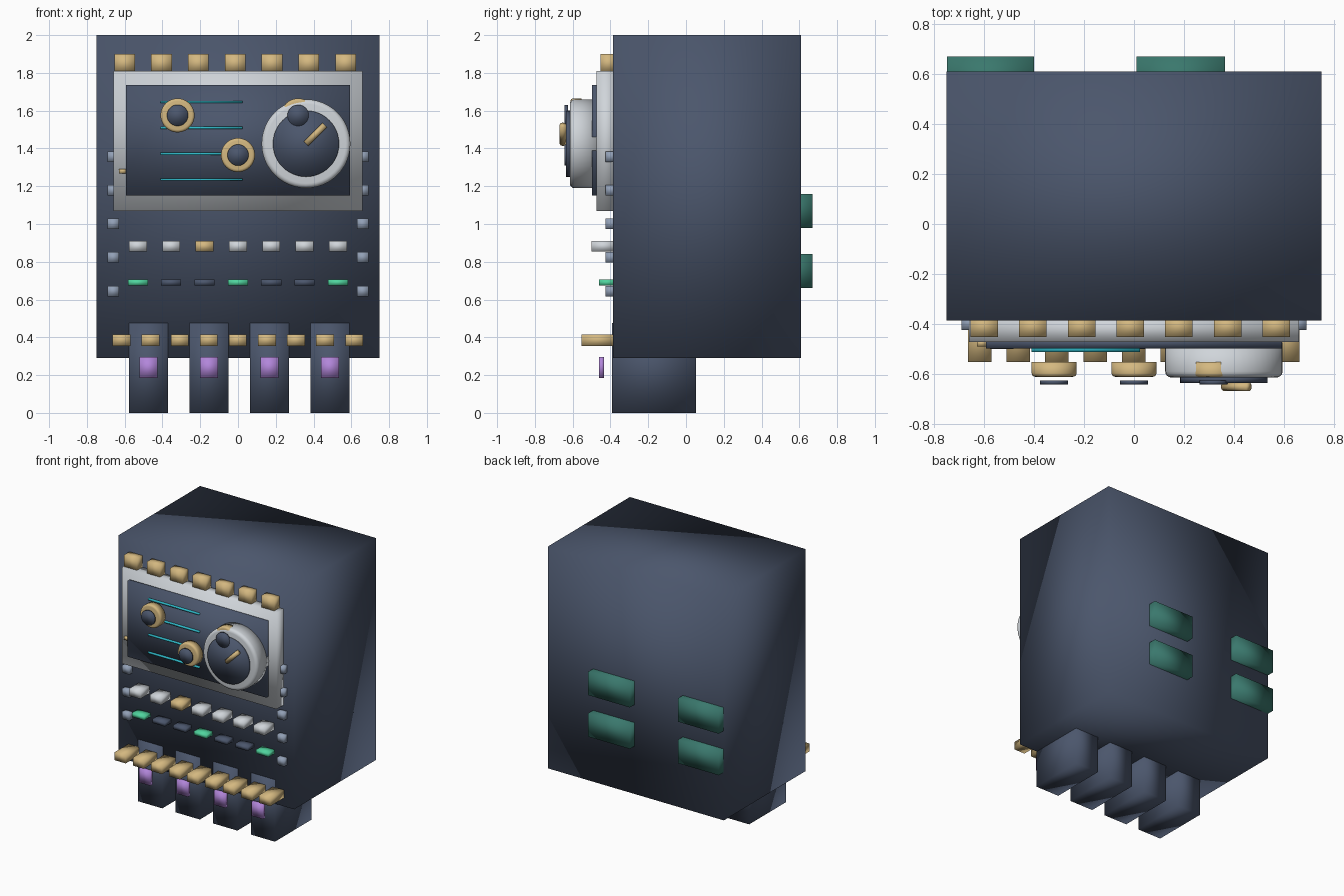
import bpy, bmesh, math
from mathutils import Matrix, Vector

if "Cube" in bpy.data.objects:
    bpy.data.objects.remove(bpy.data.objects["Cube"], do_unlink=True)


def linear(c):
    c /= 255
    return c / 12.92 if c <= 0.04045 else ((c + 0.055) / 1.055) ** 2.4


def material(name, *rgb):
    m = bpy.data.materials.new(name)
    col = [linear(c) for c in rgb] + [1]
    m.diffuse_color = col
    m.use_nodes = True
    m.node_tree.nodes["Principled BSDF"].inputs["Base Color"].default_value = col
    return m


navy = material("slate navy", 75, 86, 108)
gold = material("pale gold", 212, 184, 128)
silver = material("light silver", 208, 213, 218)
steel = material("blue steel", 146, 160, 182)
teal = material("deep teal", 58, 120, 109)
green = material("lamp green", 80, 212, 158)
purple = material("soft purple", 178, 134, 218)
cyan = material("trace cyan", 48, 188, 204)


def finish(name, bm, mat):
    bmesh.ops.recalc_face_normals(bm, faces=bm.faces)
    for f in bm.faces:
        f.smooth = True
    me = bpy.data.meshes.new(name)
    bm.to_mesh(me)
    bm.free()
    me.materials.append(mat)
    ob = bpy.data.objects.new(name, me)
    bpy.context.collection.objects.link(ob)
    return ob


def box(name, mat, x, y, z):
    """Box from (low, high) ranges on each axis."""
    bm = bmesh.new()
    bmesh.ops.create_cube(bm, size=1)
    for v in bm.verts:
        v.co = Vector([(r[0] + r[1]) / 2 + c * (r[1] - r[0])
                       for c, r in zip(v.co, (x, y, z))])
    return finish(name, bm, mat)


def block(name, mat, cx, cz, w, h, y0, y1):
    """Box centred on (cx, cz) of the front face, from y0 to y1."""
    return box(name, mat, (cx - w / 2, cx + w / 2), (y0, y1), (cz - h / 2, cz + h / 2))


def disc(name, mat, cx, cz, r, y0, y1, bevel=0):
    """Round part facing the front, with an optional rounded front rim."""
    bm = bmesh.new()
    bmesh.ops.create_cone(bm, cap_ends=True, segments=48, radius1=r, radius2=r, depth=y1 - y0)
    if bevel:
        rim = [e for e in bm.edges if all(v.co.z > 0 for v in e.verts)]
        bmesh.ops.bevel(bm, geom=rim, offset=bevel, segments=4, profile=0.5, affect='EDGES')
    turn = Matrix.Translation((cx, (y0 + y1) / 2, cz)) @ Matrix.Rotation(math.pi / 2, 4, 'X')
    bm.transform(turn)
    return finish(name, bm, mat)


FACE = -0.387   # front plane of the cabinet
INSIDE = -0.37  # where front parts are seated

# Cabinet and feet
box("cabinet", navy, (-0.75, 0.75), (FACE, 0.61), (0.29, 2.0))
for i in range(4):
    cx = -0.473 + 0.32 * i
    box(f"foot_{i}", navy, (cx - 0.103, cx + 0.103), (-0.393, 0.053), (0, 0.475))
    block(f"foot_clip_{i}", purple, cx, 0.24, 0.095, 0.11, -0.461, -0.434)

# Rear pads
for i, x in enumerate(((-0.749, -0.4), (0.01, 0.365))):
    for j, z in enumerate((0.75, 1.07)):
        box(f"rear_pad_{i}_{j}", teal, x, (0.5, 0.67), (z - 0.09, z + 0.09))

# Display frame, panel and trace lines
box("display_frame", silver, (-0.66, 0.66), (-0.473, INSIDE), (1.07, 1.81))
box("display_panel", navy, (-0.592, 0.592), (-0.498, -0.46), (1.15, 1.735))
for i in range(4):
    block(f"trace_line_{i}", cyan, -0.193, 1.235 + 0.137 * i, 0.436, 0.012, -0.512, -0.49)
block("frame_tab", gold, -0.61, 1.28, 0.038, 0.024, -0.49, -0.465)

# Large dial with pointer
disc("dial", silver, 0.36, 1.425, 0.235, -0.615, -0.475, 0.025)
disc("dial_face", navy, 0.36, 1.425, 0.175, -0.636, -0.61)
bm = bmesh.new()
bmesh.ops.create_cone(bm, cap_ends=True, segments=16, radius1=0.017, radius2=0.017, depth=0.14)
bm.transform(Matrix.Translation((0.41, -0.652, 1.475)) @ Matrix.Rotation(math.pi / 4, 4, 'Y'))
finish("dial_pointer", bm, gold)

# Small knobs with dark caps
for i, (x, z) in enumerate(((-0.32, 1.575), (0, 1.365), (0.318, 1.575))):
    disc(f"knob_{i}", gold, x, z, 0.09, -0.612, -0.553, 0.015)
    disc(f"knob_cap_{i}", navy, x, z, 0.056, -0.642, -0.626)

# Button rows
for i in range(7):
    x = -0.53 + 0.1765 * i
    block(f"top_button_{i}", gold, -0.6 + 0.195 * i, 1.85, 0.11, 0.1, -0.452, INSIDE)
    block(f"middle_button_{i}", gold if i == 2 else silver, x, 0.882, 0.094, 0.055, -0.5, INSIDE)
    block(f"lamp_{i}", green if i % 3 == 0 else navy, x, 0.69, 0.106, 0.03, -0.461, INSIDE)
for i in range(9):
    block(f"lower_button_{i}", gold, -0.617 + 0.154 * i, 0.385, 0.094, 0.062, -0.553, INSIDE)

# Side bolts
for side in (-1, 1):
    for i in range(5):
        block(f"bolt_{side}_{i}", steel, side * 0.66, 0.645 + 0.178 * i, 0.06, 0.056, -0.425, INSIDE)
